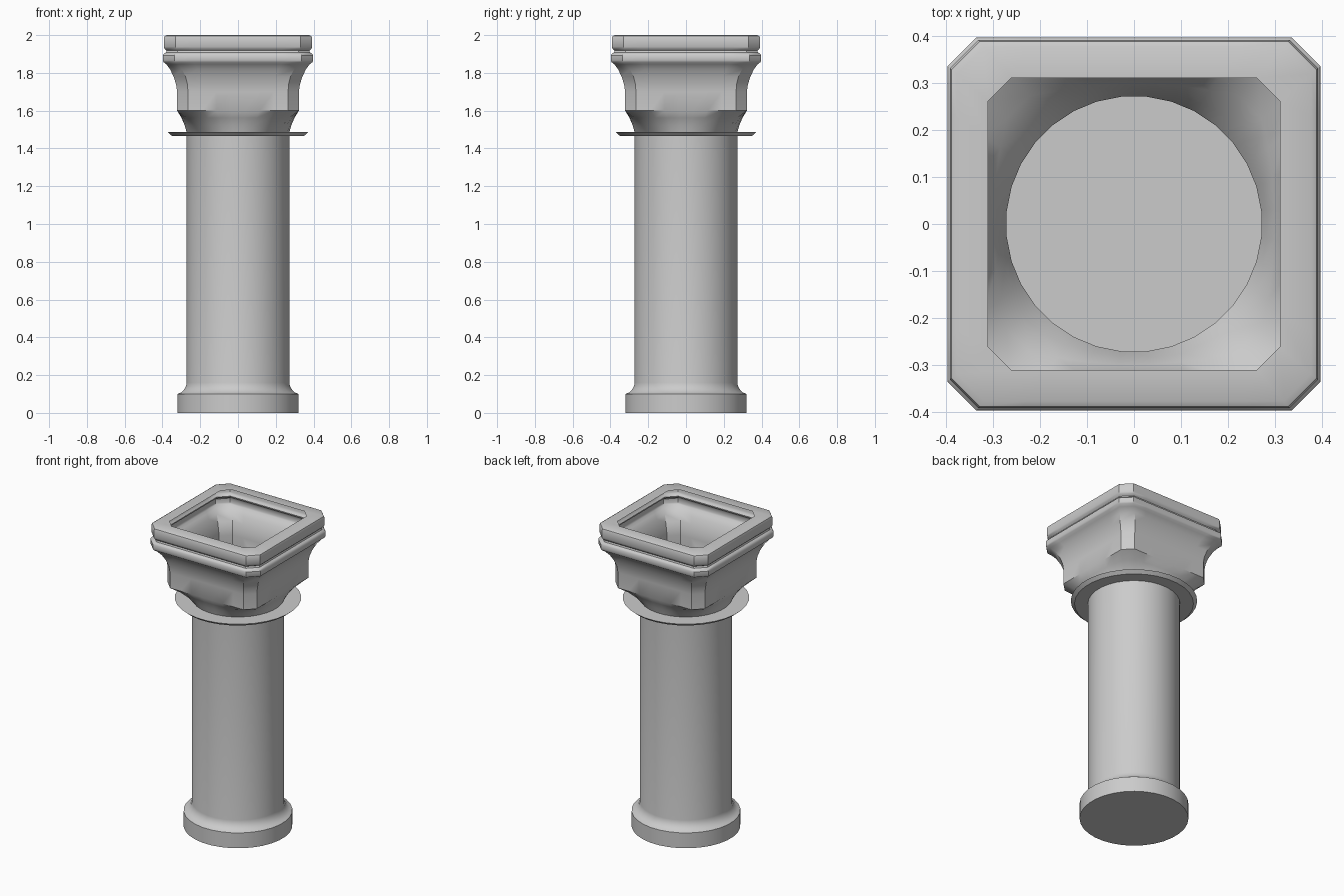
import bpy, bmesh
from math import cos, sin, pi, radians

if "Cube" in bpy.data.objects:
    bpy.data.objects.remove(bpy.data.objects["Cube"])

N = 32  # points per ring: 7 segments per square side + 1 per chamfer, times 4


def circle(r, z):
    return [(r * cos(2 * pi * (i - 3.5) / N), r * sin(2 * pi * (i - 3.5) / N), z)
            for i in range(N)]


def chamfered_square(h, c, z):
    """Square of half width h whose straight sides end at +-c."""
    pts = []
    for k in range(4):
        ca, sa = [(1, 0), (0, 1), (-1, 0), (0, -1)][k]
        for i in range(8):
            t = c * (2 * i / 7 - 1)
            pts.append((h * ca - t * sa, h * sa + t * ca, z))
    return pts


def blend(a, b, t, z):
    return [(p[0] + (q[0] - p[0]) * t, p[1] + (q[1] - p[1]) * t, z) for p, q in zip(a, b)]


def loft(name, rings, cap_bottom=False, closed=False, angle=30):
    bm = bmesh.new()
    vs = [[bm.verts.new(p) for p in ring] for ring in rings]
    pairs = list(zip(vs, vs[1:]))
    if closed:
        pairs.append((vs[-1], vs[0]))
    for lo, hi in pairs:
        for i in range(N):
            j = (i + 1) % N
            bm.faces.new((lo[i], lo[j], hi[j], hi[i]))
    if cap_bottom:
        bm.faces.new(vs[0][::-1])
    me = bpy.data.meshes.new(name)
    bm.to_mesh(me)
    bm.free()
    ob = bpy.data.objects.new(name, me)
    bpy.context.collection.objects.link(ob)
    bpy.ops.object.select_all(action='DESELECT')
    ob.select_set(True)
    bpy.context.view_layer.objects.active = ob
    bpy.ops.object.shade_smooth_by_angle(angle=radians(angle))
    return ob


# Hollow shaft with a round base, closed underneath
shaft = [(0.322, 0), (0.322, 0.1), (0.303, 0.108), (0.288, 0.122),
         (0.277, 0.14), (0.273, 0.16), (0.273, 1.467)]
loft("shaft_and_base", [circle(r, z) for r, z in shaft], cap_bottom=True, angle=40)

# Thin collar flange, open towards the hollow inside
collar = [(0.273, 1.467), (0.352, 1.467), (0.374, 1.486), (0.273, 1.486)]
loft("collar", [circle(r, z) for r, z in collar])

# Capital: round neck turning into a chamfered square, flare, mouldings, top lip
c0, s0 = circle(0.273, 1.486), chamfered_square(0.322, 0.265, 1.6)
rings = [c0, blend(c0, s0, 0.22, 1.523), blend(c0, s0, 0.55, 1.562), s0]
profile = [(0.322, 0.265, 1.7), (0.328, 0.268, 1.74), (0.341, 0.278, 1.78),
           (0.360, 0.297, 1.82), (0.380, 0.318, 1.846), (0.394, 0.333, 1.857),
           (0.398, 0.336, 1.866), (0.398, 0.336, 1.893), (0.392, 0.331, 1.902),
           (0.381, 0.322, 1.908), (0.378, 0.319, 1.918), (0.388, 0.328, 1.927),
           (0.393, 0.332, 1.938), (0.393, 0.332, 1.982), (0.389, 0.329, 1.994),
           (0.378, 0.320, 2.0), (0.311, 0.262, 2.0)]
rings += [chamfered_square(h, c, z) for h, c, z in profile]
loft("capital", rings, angle=35)
